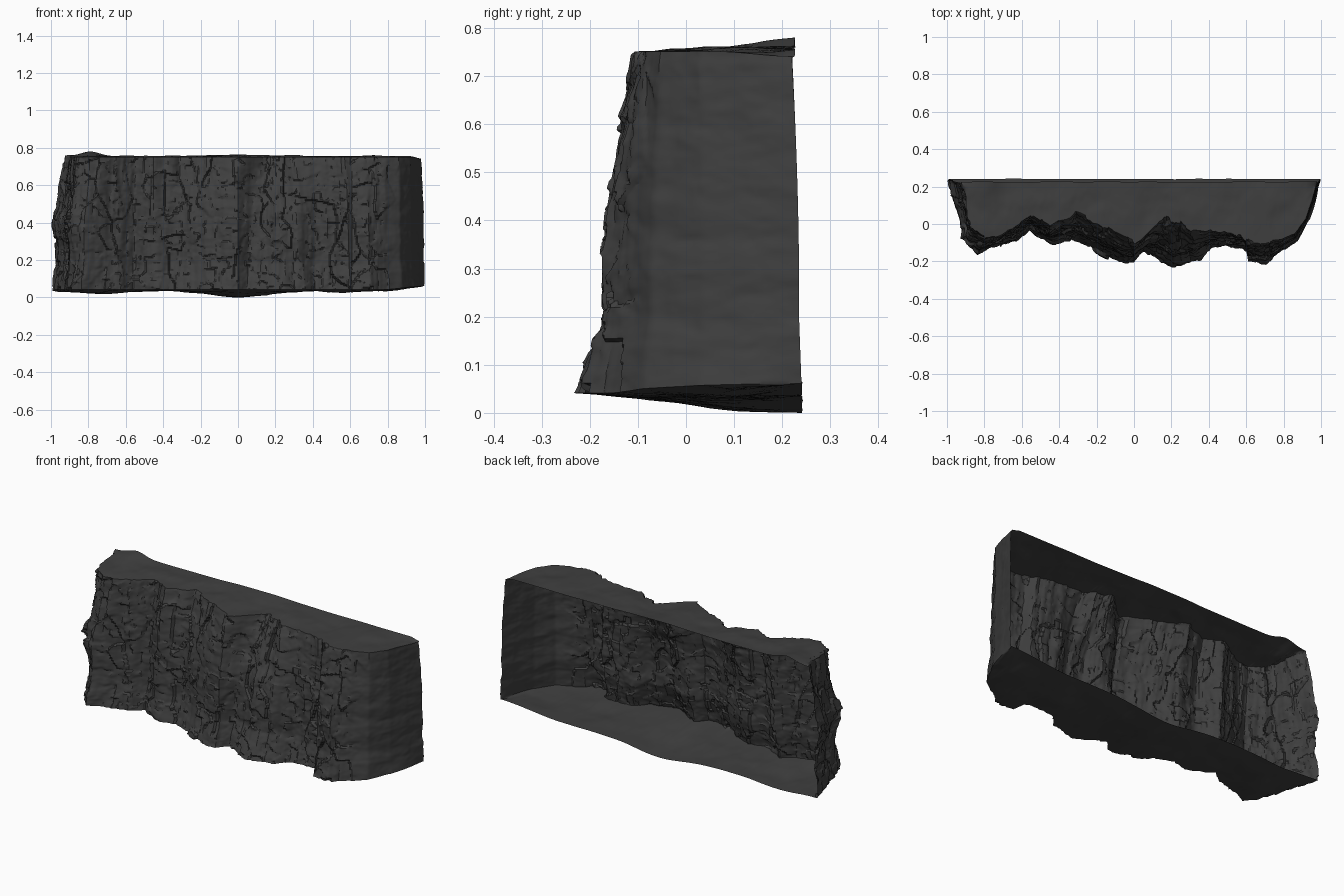
import bpy, bmesh, math
from mathutils import Vector, noise

cube = bpy.data.objects.get("Cube")
if cube:
    bpy.data.objects.remove(cube)

COLUMNS, WALL_ROWS, CAP_ROWS = 320, 100, 14

# Cliff outline seen from above: foot x, foot y, rim x, rim y
OUTLINE = [
    (-.99, .24, -.93, .22), (-.92, .05, -.89, .04), (-.91, -.06, -.87, -.03),
    (-.83, -.15, -.8, -.08), (-.74, -.12, -.7, -.05), (-.65, -.08, -.62, -.01),
    (-.56, -.03, -.55, .04), (-.45, -.09, -.45, -.02), (-.33, -.08, -.31, .06),
    (-.2, -.14, -.2, 0), (-.08, -.19, -.1, -.05), (0, -.2, 0, -.09),
    (.05, -.15, .08, -.04), (.11, -.17, .15, .02), (.2, -.23, .21, .03),
    (.36, -.19, .3, -.04), (.41, -.12, .42, -.04), (.6, -.12, .57, -.06),
    (.61, -.19, .61, -.1), (.7, -.2, .7, -.11), (.87, -.08, .86, -.05),
    (.93, .04, .92, .03), (1, .24, .98, .22),
]


def smooth(a, b, v):
    t = min(1, max(0, (v - a) / (b - a)))
    return t * t * (3 - 2 * t)


def bell(centre, width, v):
    return math.exp(-((v - centre) / width) ** 2)


def lerp(a, b, t):
    return a + (b - a) * t


# Evenly spaced stations along the outline
lengths = [0]
for p, q in zip(OUTLINE, OUTLINE[1:]):
    lengths.append(lengths[-1] + math.hypot(q[0] - p[0], q[1] - p[1]))


def station(s):
    i = max(k for k in range(len(OUTLINE) - 1) if lengths[k] <= s)
    t = (s - lengths[i]) / (lengths[i + 1] - lengths[i])
    return [lerp(a, b, t) for a, b in zip(OUTLINE[i], OUTLINE[i + 1])]


def blocks(s, z, across, up, seed):
    """Broken rock: each cell is a tilted facet at its own depth."""
    warp = noise.noise_vector(Vector((s * 6, z * 6, seed))) * .4
    p = Vector((s * across, z * up, seed)) + warp
    cell = noise.voronoi(p)[1][0]
    depth = noise.cell(cell * 7.3) * .6 - .2
    return depth + (p - cell).dot(noise.noise_vector(cell * 3.1))


def relief(s, z, x):
    rough = lerp(1, .1, smooth(.7, .85, x))
    strata = noise.fractal(Vector((s * 3, z * 12, 5)), .9, 2, 4)
    dents = noise.fractal(Vector((s * 8, z * 14, 9)), .9, 2, 3)
    facets = blocks(s, z, 9, 4, 1) * .018 + blocks(s, z, 16, 24, 8) * .008
    columns = noise.fractal(Vector((s * 13, z * 2, 2)), .8, 2, 4) * .012
    return rough * (facets + columns) + strata * .004 + dents * .003


def foot_height(x):
    return .042 + .02 * smooth(.75, 1, x)


def rim_height(x):
    return .752 - .01 * smooth(.93, .98, x)


def wall_point(s, t):
    fx, fy, rx, ry = station(s)
    z = lerp(foot_height(fx), rim_height(rx), t)
    u = .25 * min(1, t * 5) + .75 * max(0, (t - .3) / .7) ** 1.8
    x, y = lerp(fx, rx, u), lerp(fy, ry, u)
    turn = 1.3 * x ** 5
    at_front = smooth(.24, .1, y)
    d = relief(s, z, x) + .012 * bell(0, .15, t) * at_front
    # Ledge sticking out of one end
    d += .03 * smooth(.75, .9, -x) * bell(.4, .09, z)
    return Vector((x + d * math.sin(turn), y - d * math.cos(turn) * at_front, z))


def cap_row(edge, back_y, back_z, sag, k):
    """Points from the open back edge to an edge of the wall."""
    row = []
    t = k / CAP_ROWS
    for p in edge:
        ragged = noise.noise(Vector((p.x * 7, back_y * 50, 3))) * .003
        back = Vector((p.x, max(back_y + ragged, p.y), back_z(p.x)))
        q = back.lerp(p, t)
        bump = noise.fractal(Vector((q.x * 5, q.y * 5, back_y * 40)), .9, 2, 4)
        q.z += (bump * .01 - sag) * math.sin(math.pi * t)
        row.append(q)
    return row


def floor_back(x):
    return (.036 - bell(0, .2, x) * .035 - bell(-.75, .15, x) * .015
            + .03 * smooth(.6, 1, x))


def roof_back(x):
    return (.756 + bell(-.79, .07, x) * .025 + bell(0, .25, x) * .008
            - .012 * smooth(.92, .98, x))


total = lengths[-1]
wall = [[wall_point(total * i / COLUMNS * .99999, j / WALL_ROWS)
         for i in range(COLUMNS + 1)] for j in range(WALL_ROWS + 1)]
rows = [cap_row(wall[0], .241, floor_back, .006, k) for k in range(CAP_ROWS)]
rows += wall
rows += [cap_row(wall[-1], .226, roof_back, 0, k) for k in reversed(range(CAP_ROWS))]

# One continuous shell: floor, cliff wall and top, open at the back
bm = bmesh.new()
grid = [[bm.verts.new(p) for p in row] for row in rows]
for low, high in zip(grid, grid[1:]):
    for i in range(COLUMNS):
        bm.faces.new((low[i], low[i + 1], high[i + 1], high[i]))
bmesh.ops.remove_doubles(bm, verts=bm.verts, dist=.0008)

# Centre the shell and stand it on the ground
xs = [v.co.x for v in bm.verts]
middle = (max(xs) + min(xs)) / 2
ground = min(v.co.z for v in bm.verts)
bmesh.ops.translate(bm, verts=bm.verts, vec=(-middle, 0, -ground))

mesh = bpy.data.meshes.new("rock_cliff")
bm.to_mesh(mesh)
bm.free()
cliff = bpy.data.objects.new("rock_cliff", mesh)
bpy.context.collection.objects.link(cliff)

stone = bpy.data.materials.new("dark_grey_stone")
stone.use_nodes = True
colour = (.05, .05, .05, 1)
stone.diffuse_color = colour
stone.node_tree.nodes["Principled BSDF"].inputs["Base Color"].default_value = colour
mesh.materials.append(stone)

bpy.context.view_layer.objects.active = cliff
cliff.select_set(True)
bpy.ops.object.shade_smooth_by_angle(angle=math.radians(30))
